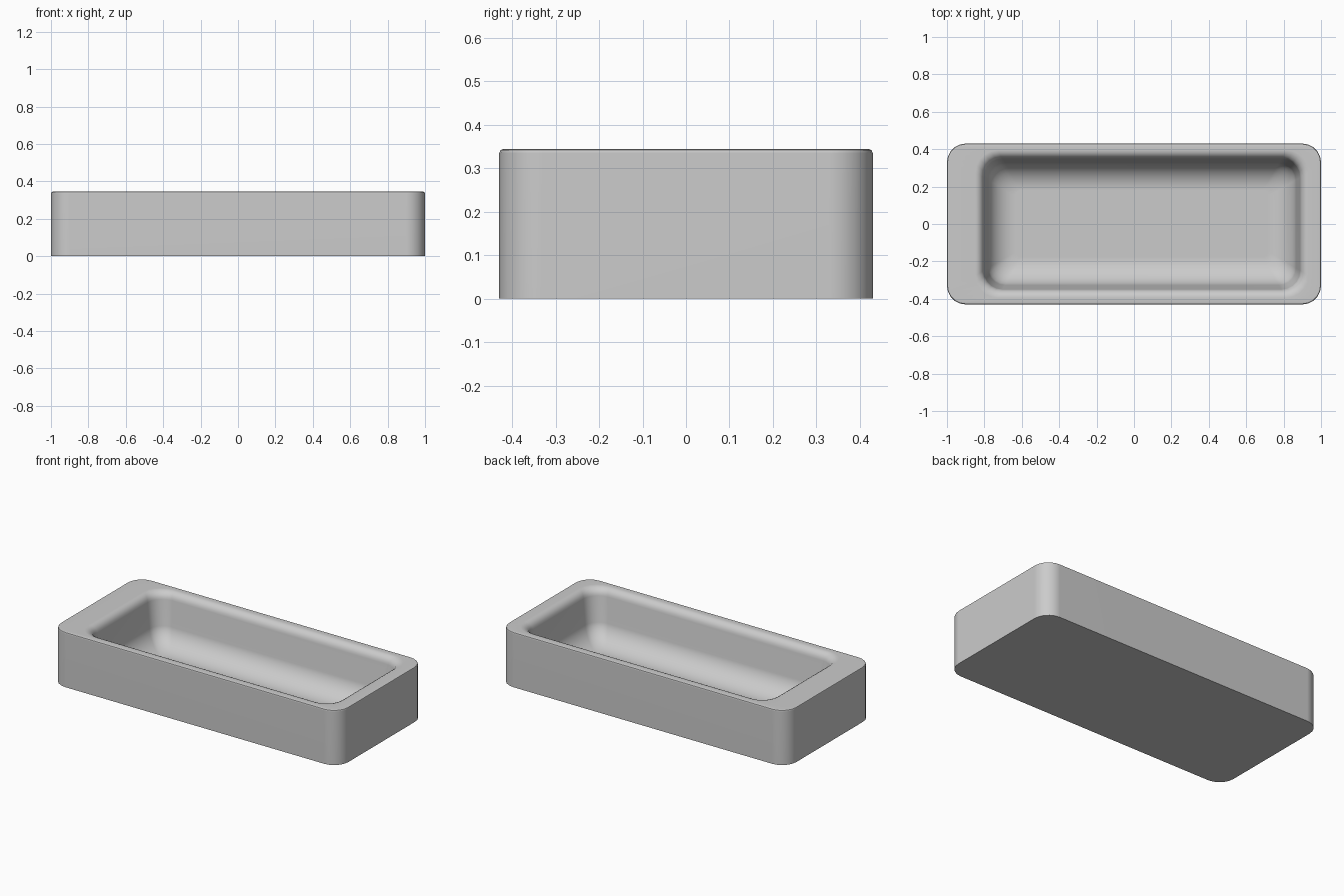
import bpy, bmesh, math

if "Cube" in bpy.data.objects:
    bpy.data.objects.remove(bpy.data.objects["Cube"])

H = 0.345       # total height
FLOOR = 0.03    # inside floor height
SEG = 5         # segments per rounded corner


def rounded_loop(bm, x0, x1, y, r, z):
    """Ring of vertices around a rounded rectangle."""
    verts = []
    corners = [(x1 - r, y - r), (x0 + r, y - r), (x0 + r, r - y), (x1 - r, r - y)]
    for q, (cx, cy) in enumerate(corners):
        for i in range(SEG + 1):
            a = math.radians(90 * (q + i / SEG))
            verts.append(bm.verts.new((cx + r * math.cos(a), cy + r * math.sin(a), z)))
    return verts


def outer(d, z):
    return (-1 + d, 1 - d, 0.43 - d, 0.1 - d, z)


def inner(d, z):
    return (-0.803 + d, 0.888 - d, 0.349 - d, max(0.1 - d * 0.4, 0.03), z)


# Outer shell with a small bevel on the upper edge
rings = [outer(0, 0), outer(0, H - 0.01), outer(0.003, H - 0.003), outer(0.01, H)]

# Broad rolled inner lip
for i in range(6):
    a = math.radians(17 * i)
    rings.append(inner(-0.045 + 0.045 * math.sin(a), H - 0.05 * (1 - math.cos(a))))

# Steep wall running into a broad curved floor edge
for i in range(9):
    a = math.radians(10 + 80 * i / 8)
    rings.append(inner(0.02 + 0.15 * (1 - math.cos(a)), FLOOR + 0.14 * (1 - math.sin(a))))

bm = bmesh.new()
loops = [rounded_loop(bm, *ring) for ring in rings]
for lo, hi in zip(loops, loops[1:]):
    n = len(lo)
    for i in range(n):
        j = (i + 1) % n
        bm.faces.new((lo[i], lo[j], hi[j], hi[i]))

# Underside and basin floor
bm.faces.new(loops[0][::-1])
bm.faces.new(loops[-1])
bmesh.ops.recalc_face_normals(bm, faces=bm.faces)

mesh = bpy.data.meshes.new("basin")
bm.to_mesh(mesh)
bm.free()
basin = bpy.data.objects.new("basin", mesh)
bpy.context.collection.objects.link(basin)
bpy.context.view_layer.objects.active = basin
basin.select_set(True)
bpy.ops.object.shade_smooth_by_angle(angle=math.radians(40))

# Keep the large sides evenly shaded
normals = basin.modifiers.new("even_shading", 'WEIGHTED_NORMAL')
normals.keep_sharp = True
